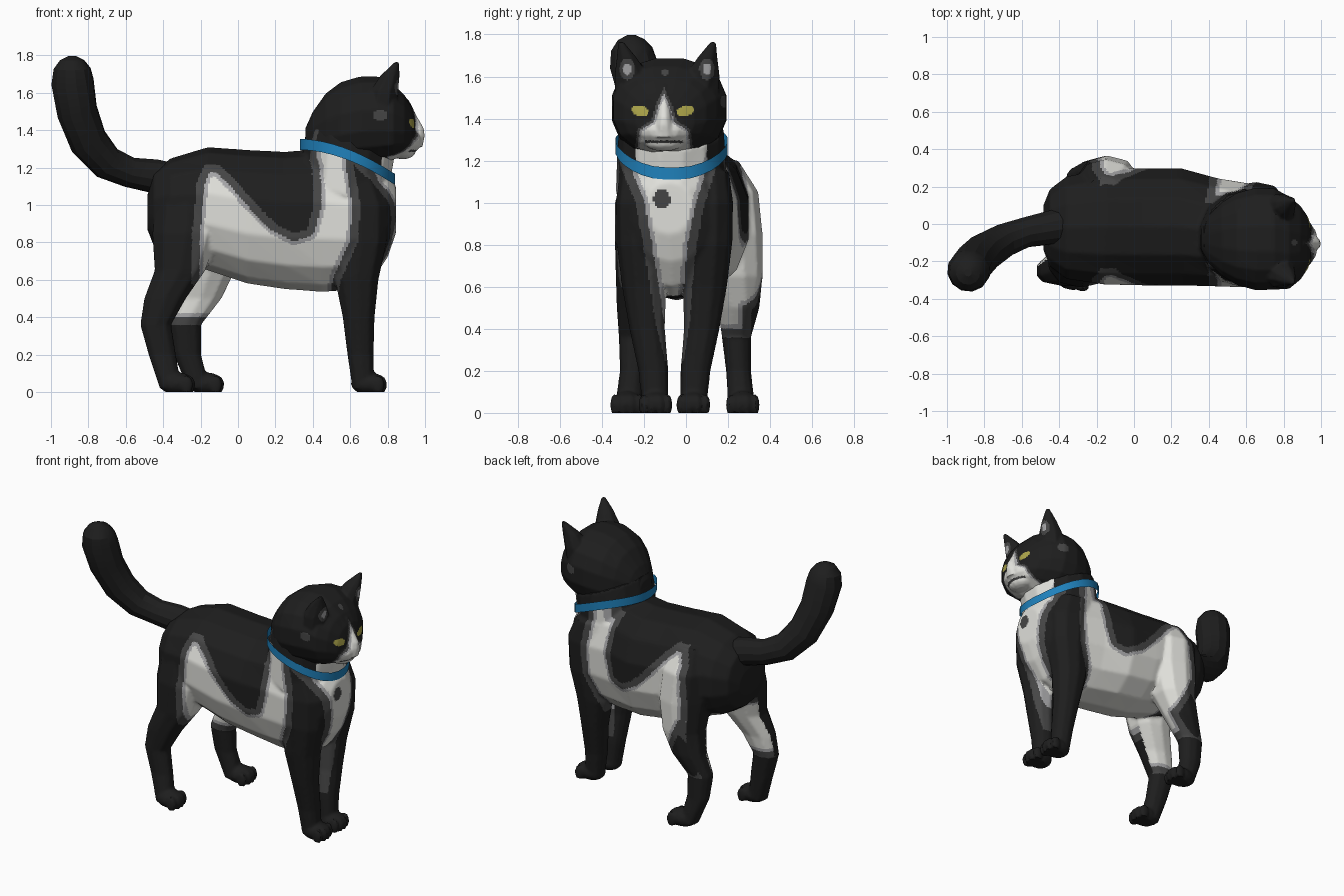
import bpy, bmesh, math
from mathutils import Vector

if "Cube" in bpy.data.objects:
    bpy.data.objects.remove(bpy.data.objects["Cube"])

# Flat colours
COLOURS = [("black fur", (0.013, 0.013, 0.013)), ("dark grey fur", (0.06, 0.06, 0.06)),
           ("light grey fur", (0.38, 0.38, 0.39)), ("white fur", (0.74, 0.74, 0.70)),
           ("blue collar", (0.014, 0.22, 0.50)), ("yellow eye", (0.42, 0.38, 0.07))]
MATS = []
for n, c in COLOURS:
    m = bpy.data.materials.new(n)
    m.diffuse_color = (*c, 1)
    m.use_nodes = True
    m.node_tree.nodes["Principled BSDF"].inputs["Base Color"].default_value = m.diffuse_color
    MATS.append(m)
BLACK, DARK, LIGHT, WHITE, BLUE, YELLOW = range(6)


def loft(bm, rings, sides=12, n=2.3, caps=True):
    """Skin over rings given as (centre, u radius vector, v radius vector)."""
    loops = []
    for c, u, v in rings:
        loop = []
        for i in range(sides):
            a = 2 * math.pi * (i + 0.5) / sides
            p, q = math.cos(a), math.sin(a)
            p = math.copysign(abs(p) ** (2 / n), p)
            q = math.copysign(abs(q) ** (2 / n), q)
            loop.append(bm.verts.new(Vector(c) + Vector(u) * p + Vector(v) * q))
        loops.append(loop)
    for a, b in zip(loops, loops[1:]):
        for i in range(sides):
            j = (i + 1) % sides
            bm.faces.new((a[i], a[j], b[j], b[i]))
    if caps:
        bm.faces.new(loops[0][::-1])
        bm.faces.new(loops[-1])


def ball(bm, c, r):
    vs = bmesh.ops.create_uvsphere(bm, u_segments=12, v_segments=8, radius=1)["verts"]
    for v in vs:
        v.co = Vector([c[i] + v.co[i] * r[i] for i in range(3)])


def finish(bm, name, voxel=0, smooth=2):
    bmesh.ops.recalc_face_normals(bm, faces=bm.faces[:])
    me = bpy.data.meshes.new(name)
    bm.to_mesh(me)
    bm.free()
    ob = bpy.data.objects.new(name, me)
    bpy.context.collection.objects.link(ob)
    bpy.ops.object.select_all(action='DESELECT')
    ob.select_set(True)
    bpy.context.view_layer.objects.active = ob
    if voxel:
        r = ob.modifiers.new("fuse", 'REMESH')
        r.mode = 'VOXEL'
        r.voxel_size = voxel
        bpy.ops.object.modifier_apply(modifier="fuse")
        s = ob.modifiers.new("soften", 'SMOOTH')
        s.iterations = smooth
        bpy.ops.object.modifier_apply(modifier="soften")
        for v in ob.data.vertices:
            v.co.z = max(v.co.z, 0)
    bpy.ops.object.shade_smooth_by_angle(angle=math.radians(25))
    ob.data.materials.clear()
    for m in MATS:
        ob.data.materials.append(m)
    return ob


def paint(ob, rule):
    for f in ob.data.polygons:
        f.material_index = rule(f.center, f.normal)


def inside(poly, x, y):
    """Signed distance to a polygon outline, positive inside."""
    best, hit = 9.0, False
    for (x1, y1), (x2, y2) in zip(poly, poly[1:] + poly[:1]):
        dx, dy = x2 - x1, y2 - y1
        t = max(0, min(1, ((x - x1) * dx + (y - y1) * dy) / (dx * dx + dy * dy)))
        best = min(best, math.hypot(x - x1 - t * dx, y - y1 - t * dy))
        if (y1 > y) != (y2 > y) and x < x1 + (y - y1) * dx / dy:
            hit = not hit
    return best if hit else -best


def band(d, a, b):
    return BLACK if d < 0 else DARK if d < a else LIGHT if d < b else WHITE


def collar_z(x):
    return 1.325 - .185 * min(1, max(0, (x - .335) / .5)) ** 1.8


# Torso: x, y centre, bottom, top, half width
bm = bmesh.new()
torso = [(-0.485, -.02, .87, 1.05, .12), (-.45, -.02, .78, 1.18, .21), (-.36, -.02, .72, 1.25, .28),
         (-.16, -.015, .65, 1.31, .315), (.05, -.015, .58, 1.295, .32), (.25, -.015, .55, 1.285, .32),
         (.45, -.045, .535, 1.30, .295), (.6, -.06, .545, 1.27, .285), (.72, -.065, .60, 1.22, .255),
         (.80, -.07, .72, 1.17, .19), (.845, -.08, .85, 1.10, .11)]
loft(bm, [((x, y, (a + b) / 2), (0, w, 0), (0, 0, (b - a) / 2)) for x, y, a, b, w in torso], 14, 2.2)

# Neck, leaning along the collar plane
TILT = Vector((.93, 0, -.37))
NECK = [(.57, 1.05, .25, .265), (.585, 1.24, .255, .258), (.605, 1.35, .255, .25)]
loft(bm, [((x, -.07, z), TILT * r, (0, w, 0)) for x, z, r, w in NECK], 14, 2)


def leg(bm, rows):
    loft(bm, [((x, y, z), (rx, 0, 0), (0, ry, 0)) for z, x, y, rx, ry in rows], 10)


def paw(bm, x, y):
    ball(bm, (x, y, .045), (.098, .075, .06))
    for k in (-1.5, -.5, .5, 1.5):
        ball(bm, (x + .068 - .012 * abs(k), y + k * .039, .038), (.035, .022, .052))


# Front legs, mirrored about y = -0.055
for s in (-1, 1):
    rows = [(.02, .67, .09, .06, .062), (.2, .655, .10, .072, .072), (.4, .645, .13, .088, .085),
            (.6, .635, .145, .12, .105), (.8, .66, .155, .14, .12), (1.0, .65, .155, .16, .125),
            (1.15, .62, .15, .13, .11)]
    leg(bm, [(z, x, -.055 + s * y, rx, ry) for z, x, y, rx, ry in rows])
    paw(bm, .70, -.055 + s * .09)

# Hind legs, the left one a step ahead
leg(bm, [(.02, -.36, -.275, .06, .065), (.2, -.405, -.255, .075, .06), (.36, -.44, -.25, .085, .07),
         (.5, -.39, -.24, .115, .09), (.65, -.31, -.21, .14, .125), (.85, -.28, -.18, .185, .16),
         (1.05, -.27, -.16, .17, .14), (1.18, -.25, -.13, .11, .1)])
paw(bm, -.325, -.28)
leg(bm, [(.02, -.21, .265, .06, .065), (.2, -.27, .25, .075, .06), (.36, -.28, .24, .085, .07),
         (.5, -.20, .25, .115, .1), (.65, -.15, .23, .14, .135), (.85, -.14, .2, .17, .165),
         (1.05, -.15, .19, .16, .155), (1.2, -.16, .15, .1, .1)])
paw(bm, -.17, .27)
body = finish(bm, "body_and_legs", .011)

# White flank and chest patches
FLANK = [(-.25, .58), (-.245, .85), (-.22, 1.12), (-.18, 1.215), (-.1, 1.215), (-.02, 1.14), (.05, 1.06),
         (.12, .98), (.2, .9), (.3, .85), (.37, .87), (.405, 1.0), (.395, 1.2), (.33, 1.4), (.62, 1.4),
         (.62, 1.2), (.655, 1.0), (.64, .8), (.55, .6), (.52, .42), (.4, .2), (-.2, .2), (-.15, .5)]
CHEST = [(-.36, 1.4), (-.31, 1.17), (-.24, 1.0), (-.205, .8), (-.17, .6), (-.15, .45), (-.1, .25),
         (-.01, .25), (.02, .45), (.03, .6), (.05, .8), (.09, 1.0), (.13, 1.12), (.2, 1.4)]


def body_rule(p, n):
    if p.x > .75 and math.hypot((p.y + .115) / .04, (p.z - 1.015) / .046) < 1:
        return DARK                           # chest spot
    if p.z > collar_z(p.x) and abs(p.y + .07) > .17:
        return BLACK                          # neck above the collar
    d = inside(FLANK, p.x, p.z)
    if p.x < .1 and p.z < .6:
        d = min(d, p.z - .36)
    if p.z > 1.18:
        d = min(d, abs(p.y + .05) - .16)
    if p.x > .62:
        d = max(d, inside(CHEST, p.y, p.z))
    if p.x < .1 and p.y > .1 and p.z < .75:    # left hind leg, white on its inner half
        d = min(d, p.x + .12 + (p.z - .5) * .45)
        if n.x > -.5:
            d = max(d, min(p.z - .36, .31 - p.y + max(0, p.z - .5) * .3))
    if p.x < .1 and n.y * p.y < -.03:      # inner thighs
        d = max(d, min(p.z - .36, .8 - p.z))
    return band(d, .042, .062)


paint(body, body_rule)

# Tail
bm = bmesh.new()
path = [(-.33, 0, 1.12, .10), (-.45, -.02, 1.155, .092), (-.58, -.045, 1.175, .082),
        (-.70, -.09, 1.225, .092), (-.80, -.15, 1.34, .104), (-.86, -.21, 1.50, .110),
        (-.885, -.25, 1.66, .115), (-.887, -.258, 1.73, .10), (-.887, -.26, 1.775, .065), (-.887, -.26, 1.797, .02)]
rings = []
for i, (x, y, z, r) in enumerate(path):
    a, b = path[max(i - 1, 0)], path[min(i + 1, len(path) - 1)]
    t = (Vector(b[:3]) - Vector(a[:3])).normalized()
    u = t.cross(Vector((.4, -.9, 0))).normalized()
    rings.append(((x, y, z), u * r, t.cross(u) * r))
loft(bm, rings, 12, 2)
finish(bm, "tail")

# Head with muzzle, nose bridge and ears
bm = bmesh.new()
skull = [(.36, 1.36, .06, .05), (.40, 1.385, .13, .115), (.47, 1.41, .2, .19), (.55, 1.43, .25, .23),
         (.65, 1.45, .278, .24), (.75, 1.455, .275, .235), (.83, 1.445, .25, .205), (.89, 1.425, .2, .165),
         (.93, 1.40, .14, .125), (.945, 1.39, .09, .08)]
loft(bm, [((x, -.08 - .02 * (x > .8), z), (0, w, 0), (0, 0, h)) for x, z, w, h in skull], 16, 2.3)
ball(bm, (.90, -.105, 1.345), (.085, .13, .07))
ball(bm, (.88, -.105, 1.285), (.07, .095, .04))
loft(bm, [((x, -.105, z), (rx, 0, 0), (0, ry, 0)) for z, x, rx, ry in
          [(1.56, .885, .03, .02), (1.47, .92, .04, .028), (1.41, .945, .05, .036),
           (1.37, .95, .05, .042), (1.31, .94, .048, .06)]], 10, 2)
for s in (-1, 1):
    loft(bm, [((x, -.09 + s * y, z), (rx, 0, 0), (0, ry, 0)) for x, y, z, rx, ry in
              [(.77, .15, 1.53, .085, .105), (.782, .17, 1.61, .08, .085), (.812, .192, 1.69, .055, .05),
               (.85, .22, 1.765, .012, .013)]], 8, 2)
head = finish(bm, "head", .008)

FACE = [(-.105, 1.55), (-.065, 1.46), (-.045, 1.39), (.02, 1.35), (.03, 1.28), (.08, 1.1), (-.29, 1.1),
        (-.24, 1.28), (-.23, 1.35), (-.165, 1.39), (-.145, 1.46)]


def head_rule(p, n):
    side = abs(p.y + .09)
    if p.x > .82:
        e = abs(p.y + .11) - .108             # eyes, slightly slanted
        if (e / .042) ** 2 + ((p.z - 1.437 - .15 * e) / .025) ** 2 < 1:
            return YELLOW
    if p.x > .9 and abs(p.z - 1.29) < .006 and abs(p.y + .105) < .09:
        return DARK                           # mouth
    if p.z > 1.54 and n.x > .1 and side > .1:    # inner ears
        r = math.hypot((side - .19) / .036, (p.z - 1.635) / .052)
        if r < 1:
            return LIGHT if r < .55 else DARK
    if side > .18 and math.hypot((p.x - .76) / .038, (p.z - 1.48) / .03) < 1:
        return DARK                           # cheek spots
    if p.x > .7 and math.hypot(p.y + .1, p.z - 1.62) < .016:
        return DARK                           # forehead spot
    if p.x > .8:
        return band(inside(FACE, p.y, p.z), .012, .022)
    return BLACK


paint(head, head_rule)

# Collar: an open band that dips at the throat
bm = bmesh.new()
loft(bm, [((.585, -.068, h), (.256, 0, 0), (0, .268, 0)) for h in (-.03, .028)], 28, 2, False)
for v in bm.verts:
    v.co.z += collar_z(v.co.x)
collar = finish(bm, "collar")
paint(collar, lambda p, n: BLUE)
